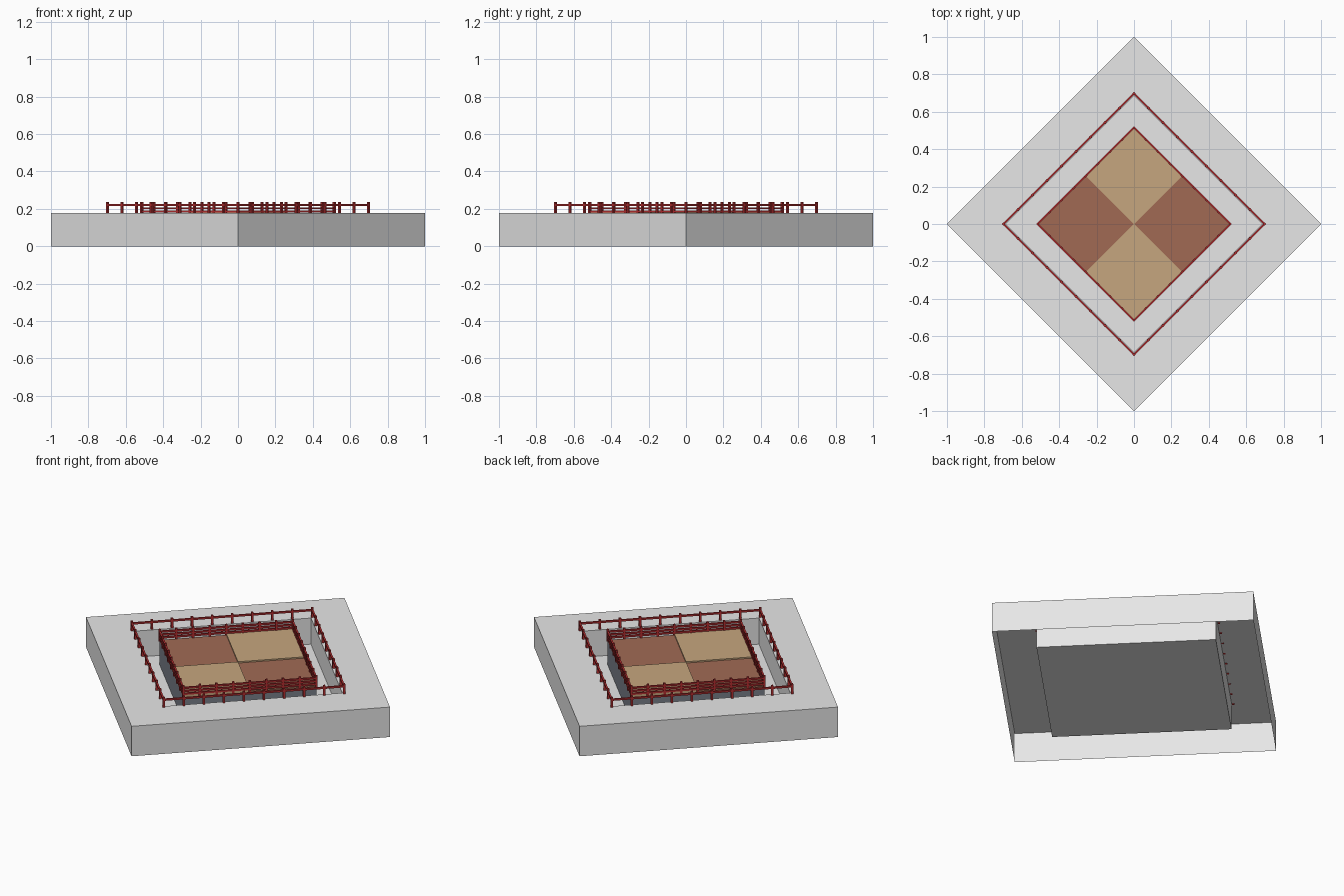
import bpy, bmesh, math
from mathutils import Vector, Matrix

if "Cube" in bpy.data.objects:
    bpy.data.objects.remove(bpy.data.objects["Cube"])


def mat(name, rgb):
    m = bpy.data.materials.new(name)
    lin = [((c / 255 + 0.055) / 1.055) ** 2.4 for c in rgb]
    m.diffuse_color = (*lin, 1)
    m.use_nodes = True
    m.node_tree.nodes["Principled BSDF"].inputs["Base Color"].default_value = m.diffuse_color
    return m


STONE = mat("pale stone", (231, 231, 231))
FLOOR = mat("light pit floor", (250, 250, 250))
SLATE = mat("slate grey", (122, 128, 138))
TAN = mat("tan", (198, 166, 126))
BROWN = mat("red brown", (161, 106, 84))
RED = mat("dark red", (182, 46, 48))


def finish(name, bm, mats):
    me = bpy.data.meshes.new(name)
    bm.to_mesh(me)
    bm.free()
    for m in mats:
        me.materials.append(m)
    ob = bpy.data.objects.new(name, me)
    bpy.context.collection.objects.link(ob)
    return ob


def ring(bm, r, z, cx=0, cy=0):
    return [bm.verts.new((cx + x * r, cy + y * r, z))
            for x, y in ((1, 0), (0, 1), (-1, 0), (0, -1))]


def bridge(bm, a, b):
    for i in range(4):
        j = (i + 1) % 4
        bm.faces.new((a[i], a[j], b[j], b[i]))


def diamond_block(name, r, z0, z1, mats, cx=0, cy=0):
    bm = bmesh.new()
    a, b = ring(bm, r, z0, cx, cy), ring(bm, r, z1, cx, cy)
    bridge(bm, a, b)
    bm.faces.new(a[::-1])
    bm.faces.new(b)
    return finish(name, bm, mats)


# Base shell, open underneath, with a sunken square pit
bm = bmesh.new()
loops = [ring(bm, r, z) for r, z in ((1, 0), (1, .178), (.686, .178), (.686, .018))]
for a, b in zip(loops, loops[1:]):
    bridge(bm, a, b)
bm.faces.new(loops[-1])
finish("base_with_pit", bm, [STONE])

# Light plate lying on the pit floor
diamond_block("pit_floor", .685, .019, .023, [FLOOR])

# Raised platform and its four tiles (tan ones stand slightly higher)
diamond_block("platform", .515, .022, .165, [SLATE])
for name, cx, cy, top, m in (("tile_back", 0, 1, .18, TAN), ("tile_front", 0, -1, .18, TAN),
                             ("tile_right", 1, 0, .172, BROWN), ("tile_left", -1, 0, .172, BROWN)):
    diamond_block(name, .2575, .165, top, [m], cx * .2575, cy * .2575)


def box(bm, center, along, size):
    turn = Matrix.Rotation(math.atan2(along.y, along.x), 4, 'Z')
    M = Matrix.Translation(center) @ turn @ Matrix.Diagonal((*size, 1))
    bmesh.ops.create_cube(bm, size=1, matrix=M)


# Fences: evenly spaced posts on each side joined by thin rails
def fence(name, r, spaces, z0, z1, rails):
    bm = bmesh.new()
    corners = [Vector(c) * r for c in ((1, 0), (0, 1), (-1, 0), (0, -1))]
    for i, a in enumerate(corners):
        b = corners[(i + 1) % 4]
        d = b - a
        for k in range(spaces):
            p = a.lerp(b, k / spaces)
            box(bm, (p.x, p.y, (z0 + z1) / 2), d, (.012, .012, z1 - z0))
        mid = (a + b) / 2
        for z in rails:
            box(bm, (mid.x, mid.y, z), d, (d.length, .01, .01))
    finish(name, bm, [RED])


fence("outer_fence", .698, 9, .176, .236, (.221,))
fence("inner_fence", .515, 8, .166, .236, (.186, .203, .221))
